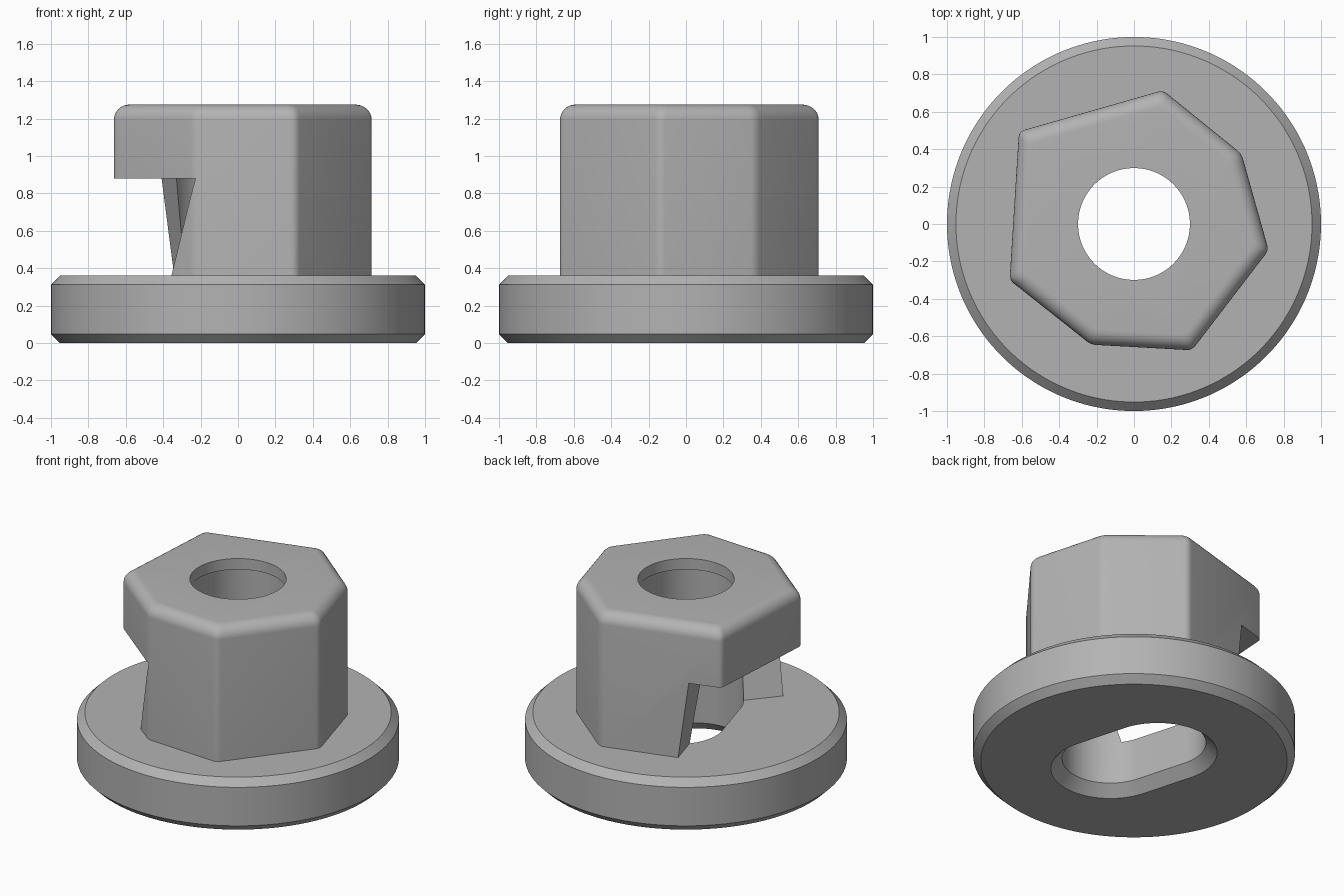
import bpy, bmesh, math
from mathutils import Vector, Matrix

if "Cube" in bpy.data.objects:
    bpy.data.objects.remove(bpy.data.objects["Cube"], do_unlink=True)

grey = bpy.data.materials.new("plain grey")
grey.use_nodes = True
grey.diffuse_color = (0.45, 0.45, 0.45, 1)
grey.node_tree.nodes["Principled BSDF"].inputs["Base Color"].default_value = grey.diffuse_color


def loft(name, rings):
    """Solid through matching closed rings of points, capped at both ends."""
    bm = bmesh.new()
    loops = [[bm.verts.new(p) for p in ring] for ring in rings]
    n = len(loops[0])
    for low, high in zip(loops, loops[1:]):
        for i in range(n):
            j = (i + 1) % n
            bm.faces.new((low[i], low[j], high[j], high[i]))
    bm.faces.new(loops[0])
    bm.faces.new(loops[-1])
    bmesh.ops.recalc_face_normals(bm, faces=bm.faces)
    mesh = bpy.data.meshes.new(name)
    bm.to_mesh(mesh)
    bm.free()
    mesh.materials.append(grey)
    obj = bpy.data.objects.new(name, mesh)
    bpy.context.collection.objects.link(obj)
    return obj


def stadium(r, half, z, n=96):
    """Circle stretched along y by half on either side."""
    pts = []
    for i in range(n):
        a = math.tau * (i + 0.5) / n
        y = r * math.sin(a)
        pts.append((r * math.cos(a), y + math.copysign(half, y), z))
    return pts


def boolean(target, tool, operation):
    mod = target.modifiers.new(tool.name, "BOOLEAN")
    mod.operation, mod.object, mod.solver = operation, tool, "EXACT"
    bpy.context.view_layer.objects.active = target
    bpy.ops.object.modifier_apply(modifier=mod.name)
    bpy.data.objects.remove(tool, do_unlink=True)


# Seven-sided grip, corners slightly rounded
corners = [Vector(c) for c in ((0.155, 0.715), (0.575, 0.375), (0.72, -0.14), (0.31, -0.675),
                               (-0.23, -0.645), (-0.665, -0.30), (-0.615, 0.495))]


def grip_ring(inset, z, rounding=0.03):
    n, sharp, pts = len(corners), [], []
    for i, c in enumerate(corners):
        a = (c - corners[i - 1]).normalized()
        b = (corners[(i + 1) % n] - c).normalized()
        na, nb = Vector((a.y, -a.x)), Vector((b.y, -b.x))
        sharp.append(c + (na + nb) * inset / (1 + na.dot(nb)))
    for i, c in enumerate(sharp):
        a = c + (sharp[i - 1] - c).normalized() * rounding
        b = c + (sharp[(i + 1) % n] - c).normalized() * rounding
        for t in (0, 0.25, 0.5, 0.75, 1):
            p = a * (1 - t) ** 2 + c * 2 * t * (1 - t) + b * t * t
            pts.append((p.x, p.y, z))
    return pts


TOP, FILLET = 1.275, 0.08
rings = [grip_ring(0, 0.3)]
for k in range(9):
    a = k / 8 * math.pi / 2
    rings.append(grip_ring(FILLET * (1 - math.cos(a)), TOP - FILLET * (1 - math.sin(a))))


def signed_area(ps):
    return sum(p.cross(q) for p, q in zip(ps, ps[1:] + ps[:1]))


grip = loft("knob_body", rings)

# Side notch with leaning walls, under the overhang
turn = Matrix.Rotation(math.radians(16), 4, "Z")
low = [(-0.17, 0.30), (-0.17, 0.9), (-1.3, 0.9), (-1.056, -0.806), (-0.227, -0.247)]
high = [(-0.24, 0.25), (-0.24, 0.9), (-1.3, 0.9), (-0.89, -0.89), (-0.063, -0.33)]


def notch_ring(z):
    t = (z - 0.36) / 0.52
    return [turn @ Vector((*Vector(a).lerp(Vector(b), t), z)) for a, b in zip(low, high)]


boolean(grip, loft("notch_cutter", [notch_ring(0.2), notch_ring(0.88)]), "DIFFERENCE")

# Round flange, chamfered above and below
flange = loft("flange", [stadium(r, 0, z, 128) for r, z in
                         ((0.952, 0), (1, 0.048), (1, 0.312), (0.952, 0.36))])
boolean(grip, flange, "UNION")

# Long slot from below with a chamfered mouth, then the round top hole
slot = loft("slot_cutter", [stadium(r, 0.177, z) for r, z in
                            ((0.38, -0.01), (0.3, 0.07), (0.3, 1.2))])
slot.data.transform(turn)
boolean(grip, slot, "DIFFERENCE")
boolean(grip, loft("hole_cutter", [stadium(0.299, 0, z) for z in (1.0, 1.4)]), "DIFFERENCE")

bpy.ops.object.select_all(action="DESELECT")
grip.select_set(True)
bpy.context.view_layer.objects.active = grip
bpy.ops.object.shade_smooth_by_angle(angle=math.radians(30))
